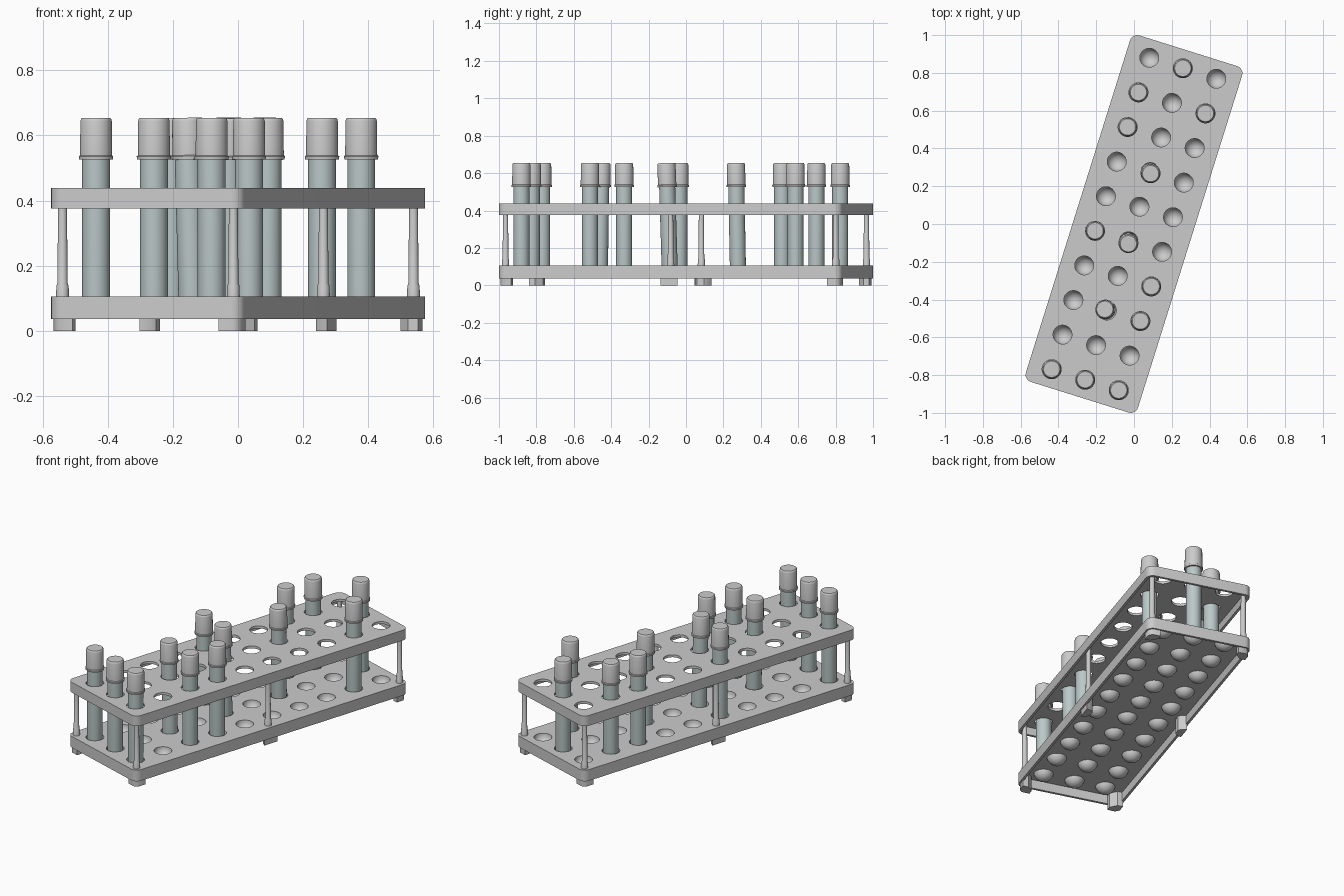
import bpy, bmesh, math
from mathutils import Matrix, Vector

if "Cube" in bpy.data.objects:
    bpy.data.objects.remove(bpy.data.objects["Cube"])

TURN = Matrix.Rotation(math.radians(-17.4), 4, 'Z')   # whole rack is turned on its base
W, L, R = 0.311, 0.961, 0.04                          # half width, half length, corner radius
DX, DY, HOLE = 0.186, 0.192, 0.05                     # hole spacing and radius

tube_mat = bpy.data.materials.new("tube_glass")
tube_mat.diffuse_color = (0.50, 0.58, 0.58, 1)
tube_mat.use_nodes = True
tube_mat.node_tree.nodes["Principled BSDF"].inputs["Base Color"].default_value = tube_mat.diffuse_color


def finish(ob, local=Matrix(), mat=None):
    ob.matrix_world = TURN @ local
    if mat:
        ob.data.materials.append(mat)
    bpy.ops.object.select_all(action='DESELECT')
    ob.select_set(True)
    bpy.context.view_layer.objects.active = ob
    bpy.ops.object.shade_smooth_by_angle(angle=math.radians(35))
    return ob


def circle(x, y, r, n=32):
    return [(x + r * math.cos(2 * math.pi * i / n), y + r * math.sin(2 * math.pi * i / n))
            for i in range(n)]


def rounded_rect(w, l, r, n=6):
    pts = []
    for k, (sx, sy) in enumerate([(1, 1), (-1, 1), (-1, -1), (1, -1)]):
        for i in range(n + 1):
            a = math.pi / 2 * (k + i / n)
            pts.append((sx * (w - r) + r * math.cos(a), sy * (l - r) + r * math.sin(a)))
    return pts


def slab(name, loops, z0, z1):
    """Flat filled outline; inner loops become holes."""
    cu = bpy.data.curves.new(name, 'CURVE')
    cu.dimensions, cu.fill_mode, cu.extrude = '2D', 'BOTH', (z1 - z0) / 2
    for pts in loops:
        sp = cu.splines.new('POLY')
        sp.points.add(len(pts) - 1)
        for p, (x, y) in zip(sp.points, pts):
            p.co = (x, y, 0, 1)
        sp.use_cyclic_u = True
    ob = bpy.data.objects.new(name, cu)
    bpy.context.collection.objects.link(ob)
    bpy.ops.object.select_all(action='DESELECT')
    ob.select_set(True)
    bpy.context.view_layer.objects.active = ob
    bpy.ops.object.convert(target='MESH')
    ob = bpy.context.view_layer.objects.active
    bm = bmesh.new()
    bm.from_mesh(ob.data)
    bmesh.ops.remove_doubles(bm, verts=bm.verts, dist=1e-5)
    bmesh.ops.recalc_face_normals(bm, faces=bm.faces)
    bm.to_mesh(ob.data)
    bm.free()
    return finish(ob, Matrix.Translation((0, 0, (z0 + z1) / 2)))


def lathe(name, profile, local, mat=None, n=32):
    """Revolve (radius, height) points around z."""
    bm = bmesh.new()
    vs = [bm.verts.new((r, 0, z)) for r, z in profile]
    es = [bm.edges.new(p) for p in zip(vs, vs[1:])]
    bmesh.ops.spin(bm, geom=vs + es, cent=(0, 0, 0), axis=(0, 0, 1),
                   angle=2 * math.pi, steps=n, use_duplicate=False)
    bmesh.ops.remove_doubles(bm, verts=bm.verts, dist=1e-5)
    bmesh.ops.recalc_face_normals(bm, faces=bm.faces)
    me = bpy.data.meshes.new(name)
    bm.to_mesh(me)
    bm.free()
    ob = bpy.data.objects.new(name, me)
    bpy.context.collection.objects.link(ob)
    return finish(ob, local, mat)


def hole_pos(row, col):
    return (col - 1) * DX, (row - 4.5) * DY


cells = [(r, c) for r in range(10) for c in range(3)]
outer = rounded_rect(W, L, R)
inner = rounded_rect(W - 0.015, L - 0.015, R - 0.015)
holes = [circle(*hole_pos(r, c), HOLE) for r, c in cells]

# Two trays: perforated panel with a hanging rim
for name, z0, z1 in (("bottom_tray", 0.036, 0.105), ("top_tray", 0.375, 0.438)):
    slab(name + "_panel", [outer] + holes, z1 - 0.015, z1)
    slab(name + "_rim", [outer, inner], z0, z1 - 0.015)

# Round cups under the bottom panel
arc = [math.pi / 2 * i / 8 for i in range(9)]
cup = [(0.05 * math.cos(a), -0.002 - 0.05 * math.sin(a)) for a in arc]
cup += [(0.056 * math.cos(a), -0.002 - 0.057 * math.sin(a)) for a in reversed(arc) if a > 0.25]
cup += [(0.056, -0.012), (0.05, -0.002)]
for r, c in cells:
    x, y = hole_pos(r, c)
    lathe(f"cup_{r}_{c}", cup, Matrix.Translation((x, y, 0.105)))

# Posts and feet at the corners and middle of the long sides
post = [(0, 0.085), (0.02, 0.085), (0.019, 0.138), (0.0155, 0.146), (0.0135, 0.43), (0, 0.43)]
for sx in (-1, 1):
    for sy in (-1, 0, 1):
        lathe(f"post_{sx}_{sy}", post, Matrix.Translation((sx * 0.275, sy * 0.925, 0)), n=20)
        if sy:
            corner = [(0.302, 0.93), (0.293, 0.943), (0.28, 0.952), (0.235, 0.952), (0.235, 0.92),
                      (0.27, 0.885), (0.302, 0.885)]
            pts = [(sx * x, sy * y) for x, y in corner]
        else:
            side = [(0.302, -0.047), (0.302, 0.047), (0.272, 0.035), (0.258, 0.02),
                    (0.258, -0.02), (0.272, -0.035)]
            pts = [(sx * x, y) for x, y in side]
        slab(f"foot_{sx}_{sy}", [pts], 0, 0.092)

# Capped test tubes; a few lean slightly in their holes
tube = [(0.043 * math.sin(a), 0.043 - 0.043 * math.cos(a)) for a in arc] + [(0.043, 0.56), (0, 0.56)]
cap = [(0.043, 0.470), (0.052, 0.470), (0.053, 0.480), (0.0495, 0.483), (0.0485, 0.588),
       (0.0465, 0.595), (0.043, 0.598), (0, 0.598)]
filled = [(0, 0), (0, 1), (0, 2), (2, 1), (2, 2), (3, 2), (4, 0), (4, 1),
          (6, 1), (7, 0), (8, 0), (8, 2), (9, 1)]
lean = {(2, 1): (-0.018, 0.004), (4, 1): (0.004, -0.018), (6, 1): (0.006, -0.01)}
for r, c in filled:
    x, y = hole_pos(r, c)
    dx, dy = lean.get((r, c), (0, 0))
    tilt = Vector((dx, dy, 0.598)).to_track_quat('Z', 'Y').to_matrix().to_4x4()
    place = Matrix.Translation((x - dx * 0.3, y - dy * 0.3, 0.056)) @ tilt
    lathe(f"tube_{r}_{c}", tube, place, tube_mat)
    lathe(f"cap_{r}_{c}", cap, place)
